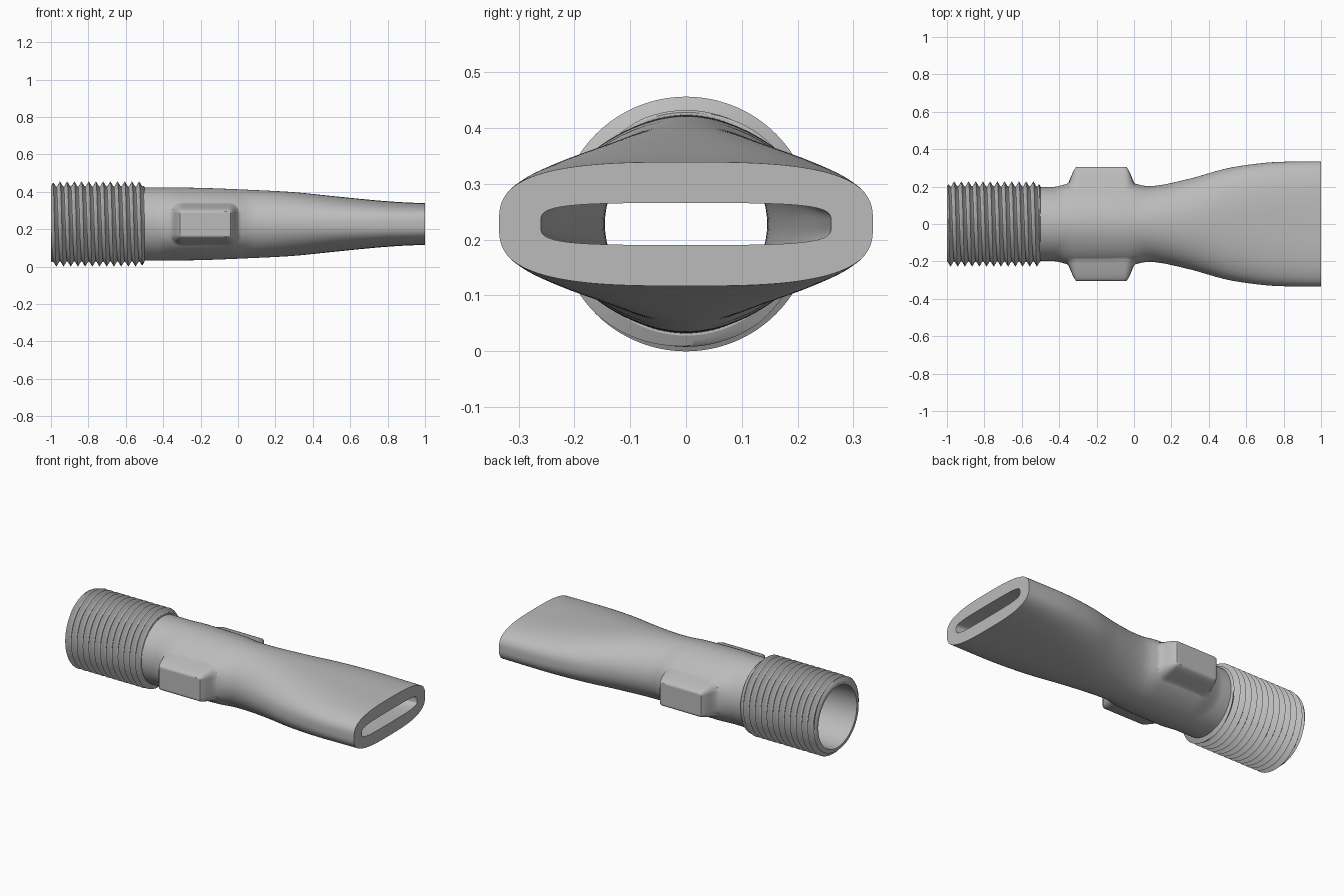
import bpy, bmesh, math

SEG = 192          # points around each section
AXIS_Z = 0.228     # height of the centre line

if "Cube" in bpy.data.objects:
    bpy.data.objects.remove(bpy.data.objects["Cube"])

grey = bpy.data.materials.new("plain grey")
grey.use_nodes = True
grey.diffuse_color = (0.5, 0.5, 0.5, 1)
grey.node_tree.nodes["Principled BSDF"].inputs["Base Color"].default_value = (0.5, 0.5, 0.5, 1)

# Stations: x, half width, half height, squareness
OUTER = [(-0.5, 0.197, 0.196, 2), (-0.2, 0.2, 0.193, 2), (0.1, 0.203, 0.181, 2),
         (0.3, 0.243, 0.17, 2.1), (0.5, 0.298, 0.15, 2.35), (0.7, 0.327, 0.13, 2.65),
         (0.85, 0.334, 0.118, 2.85), (1, 0.335, 0.111, 3)]
BORE = [(-1, 0.182, 0.182, 2), (-0.5, 0.165, 0.165, 2), (0, 0.146, 0.146, 2),
        (0.4, 0.19, 0.105, 2.4), (0.75, 0.24, 0.06, 3.2), (1, 0.26, 0.0375, 4)]


def smoothstep(a, b, v):
    t = min(1, max(0, (v - a) / (b - a)))
    return t * t * (3 - 2 * t)


def sample(table, x):
    """Smooth cubic interpolation of a station table at x."""
    i = max(k for k in range(len(table) - 1) if k == 0 or table[k][0] <= x)
    p, q = table[i], table[i + 1]
    before, after = table[max(i - 1, 0)], table[min(i + 2, len(table) - 1)]
    h = q[0] - p[0]
    t = (x - p[0]) / h
    out = []
    for k in (1, 2, 3):
        m0 = (q[k] - before[k]) / (q[0] - before[0]) * h
        m1 = (after[k] - p[k]) / (after[0] - p[0]) * h
        out.append((2*t**3 - 3*t*t + 1) * p[k] + (t**3 - 2*t*t + t) * m0
                   + (3*t*t - 2*t**3) * q[k] + (t**3 - t*t) * m1)
    return out


def section(x, w, h, n):
    pts = []
    for s in range(SEG):
        a = math.tau * s / SEG
        c, d = math.cos(a), math.sin(a)
        pts.append((x, math.copysign(abs(c) ** (2 / n), c) * w,
                    math.copysign(abs(d) ** (2 / n), d) * h))
    return pts


def add_grips(pts):
    """Pull a rounded rectangular pad out of each side."""
    out = []
    for x, y, z in pts:
        dx, dz = abs(x + 0.175) - 0.125, abs(z) - 0.058
        d = math.hypot(max(dx, 0), max(dz, 0)) + min(max(dx, dz), 0) - 0.04
        mask = 1 - smoothstep(-0.035, 0.03, d)
        # Soft flare where the pad meets the tube
        mask = max(mask, 0.2 * (1 - smoothstep(-0.02, 0.1, d)))
        out.append((x, y + math.copysign(max(0, 0.305 - abs(y)), y) * mask, z))
    return out


def make_object(name, rows, closed):
    bm = bmesh.new()
    grid = [[bm.verts.new((x, y, z + AXIS_Z)) for x, y, z in row] for row in rows]
    for r0, r1 in zip(grid, grid[1:]):
        count = len(r0)
        for s in range(count if closed else count - 1):
            t = (s + 1) % count
            bm.faces.new((r0[s], r0[t], r1[t], r1[s]))
    bmesh.ops.remove_doubles(bm, verts=bm.verts, dist=0.0002)
    bmesh.ops.recalc_face_normals(bm, faces=bm.faces)
    mesh = bpy.data.meshes.new(name)
    bm.to_mesh(mesh)
    bm.free()
    mesh.materials.append(grey)
    obj = bpy.data.objects.new(name, mesh)
    bpy.context.collection.objects.link(obj)
    bpy.ops.object.select_all(action='DESELECT')
    obj.select_set(True)
    bpy.context.view_layer.objects.active = obj
    bpy.ops.object.shade_smooth_by_angle(angle=math.radians(35))
    return obj


# Flattened tube: outside skin, slotted end face, bore, then the rear rim
rows = [section(-0.5, 0.2, 0.2, 2)]
xs = [-0.5 + 0.01 * i for i in range(56)] + [0.05 + 0.95 * i / 40 for i in range(1, 41)]
rows += [add_grips(section(x, *sample(OUTER, x))) for x in xs]
rows += [section(x, *sample(BORE, x)) for x in [1 - i / 30 for i in range(61)]]
rows.append(section(-1, 0.2, 0.2, 2))
make_object("flattened_tube", rows, True)

# Screw collar: grid rows follow the helix so the crests stay sharp
PITCH, STEPS, TURNS = 0.0385, 8, 13


def thread_point(row, s):
    a = math.tau * s / SEG
    x = -1 + PITCH * (row / STEPS + s / SEG - 1)
    x = min(-0.5, max(-1, x))
    phase = ((x + 1) / PITCH - s / SEG) % 1
    ridge = min(1, 2.3 * min(phase, 1 - phase))
    taper = 0.2 + 2 * min(x + 1, -0.5 - x)
    r = min(0.228 - 0.028 * ridge, taper)
    return (x, r * math.cos(a), r * math.sin(a))


make_object("screw_collar",
            [[thread_point(i, s) for s in range(SEG + 1)]
             for i in range((TURNS + 2) * STEPS + 1)], False)
